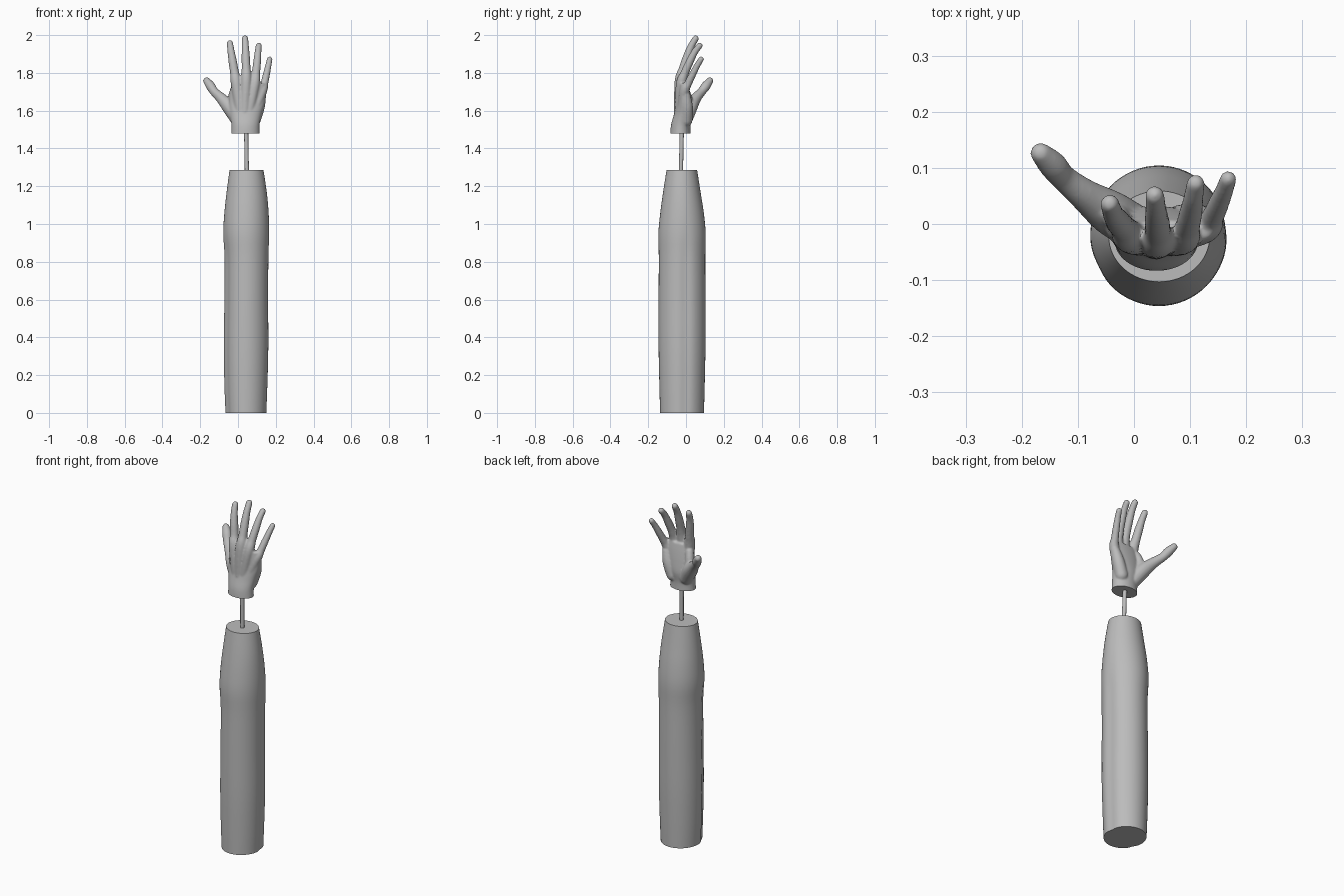
import bpy, bmesh, math
from mathutils import Vector

if "Cube" in bpy.data.objects:
    bpy.data.objects.remove(bpy.data.objects["Cube"])

grey = bpy.data.materials.new("plain_grey")
grey.diffuse_color = (0.5, 0.5, 0.5, 1)
grey.use_nodes = True
grey.node_tree.nodes["Principled BSDF"].inputs["Base Color"].default_value = grey.diffuse_color


def loft(bm, rings):
    """Skin a closed solid over rings of equal point count."""
    rows = [[bm.verts.new(p) for p in ring] for ring in rings]
    n = len(rows[0])
    for a, b in zip(rows, rows[1:]):
        for i in range(n):
            j = (i + 1) % n
            bm.faces.new((a[i], a[j], b[j], b[i]))
    bm.faces.new(rows[0][::-1])
    bm.faces.new(rows[-1])


def smooth_path(keys, steps=6):
    """Catmull-Rom through keys of any length."""
    out, n = [], len(keys)
    for i in range(n - 1):
        p = [keys[max(0, min(n - 1, i + k))] for k in (-1, 0, 1, 2)]
        for s in range(steps):
            t = s / steps
            out.append([0.5 * (2 * b + (c - a) * t + (2*a - 5*b + 4*c - d) * t*t
                               + (3*b - a - 3*c + d) * t**3) for a, b, c, d in zip(*p)])
    return out + [list(keys[-1])]


def tube(bm, keys, sides=16):
    """Round tube through (x, y, z, radius) keys with domed ends."""
    pts = [(Vector(p[:3]), p[3]) for p in smooth_path(keys)]
    first, last = (pts[1][0] - pts[0][0]).normalized(), (pts[-1][0] - pts[-2][0]).normalized()
    c0, r0 = pts[0]
    c1, r1 = pts[-1]
    arcs = [math.radians(a) for a in (20, 40, 60, 75, 85)]
    pts = ([(c0 - first * r0 * math.sin(a), r0 * math.cos(a)) for a in arcs[::-1]] + pts
           + [(c1 + last * r1 * math.sin(a), r1 * math.cos(a)) for a in arcs])
    rings = []
    for i, (c, r) in enumerate(pts):
        d = (pts[min(i + 1, len(pts) - 1)][0] - pts[max(i - 1, 0)][0]).normalized()
        u = Vector((0, 1, 0)).cross(d).normalized()
        v = d.cross(u)
        rings.append([c + r * (u * math.cos(t) + v * math.sin(t))
                      for t in (2 * math.pi * k / sides for k in range(sides))])
    loft(bm, rings)


def ellipse(cx, cy, z, rx, ry, n=48, groove=0):
    ring = []
    for k in range(n):
        t = 2 * math.pi * k / n
        # shallow lengthwise hollows on the two sides of the sleeve
        dip = sum(math.exp(-(math.remainder(t - a, 2 * math.pi) / 0.22) ** 2) for a in (0.15, 3.6))
        m = 1 - groove * dip
        ring.append((cx + rx * m * math.cos(t), cy + ry * m * math.sin(t), z))
    return ring


def finish(name, bm, angle=40):
    bmesh.ops.recalc_face_normals(bm, faces=bm.faces)
    me = bpy.data.meshes.new(name)
    bm.to_mesh(me)
    bm.free()
    ob = bpy.data.objects.new(name, me)
    bpy.context.collection.objects.link(ob)
    me.materials.append(grey)
    bpy.ops.object.select_all(action='DESELECT')
    ob.select_set(True)
    bpy.context.view_layer.objects.active = ob
    bpy.ops.object.shade_smooth_by_angle(angle=math.radians(angle))
    return ob


# Forearm sleeve: z, centre x, centre y, half width, half depth, groove
sleeve = [(0, .043, -.021, .109, .116, .06), (.15, .043, -.021, .115, .12, .06),
          (.35, .044, -.021, .119, .124, .06), (.6, .045, -.021, .117, .124, .06),
          (.82, .046, -.021, .117, .123, .05), (.95, .044, -.021, .122, .125, .02),
          (1.06, .045, -.021, .117, .115, 0), (1.17, .046, -.022, .106, .099, 0),
          (1.285, .045, -.022, .09, .081, 0)]
bm = bmesh.new()
loft(bm, [ellipse(x, y, z, a, b, 64, g) for z, x, y, a, b, g in smooth_path(sleeve, 4)])
finish("forearm", bm)

# Connecting rod
bm = bmesh.new()
loft(bm, [ellipse(.047, -.027, 1.27, .011, .011, 20), ellipse(.043, -.022, 1.5, .011, .011, 20)])
finish("wrist_rod", bm)

# Hand: wrist and palm mass, then knuckle rays, fingers and thumb fused into one skin
bm = bmesh.new()
palm = [(1.45, .040, -.030, .076, .055), (1.52, .040, -.028, .074, .052),
        (1.58, .041, -.016, .084, .048), (1.64, .047, -.012, .094, .038),
        (1.70, .053, -.014, .094, .030), (1.745, .056, -.016, .084, .022)]
loft(bm, [ellipse(x, y, z, a, b) for z, x, y, a, b in smooth_path(palm, 4)])
fingers = [
    # index
    [(.015, -.03, 1.57, .028), (-.008, -.022, 1.74, .030), (-.018, -.008, 1.80, .024),
     (-.028, .004, 1.86, .0225), (-.037, .018, 1.915, .019), (-.043, .036, 1.957, .017)],
    # middle
    [(.035, -.035, 1.57, .028), (.043, -.031, 1.75, .030), (.043, -.015, 1.82, .024),
     (.041, .004, 1.88, .0225), (.039, .027, 1.94, .019), (.037, .051, 1.982, .017)],
    # ring
    [(.055, -.032, 1.57, .027), (.088, -.026, 1.735, .028), (.095, -.006, 1.80, .0225),
     (.101, .018, 1.855, .021), (.106, .046, 1.91, .018), (.110, .072, 1.944, .0165)],
    # little
    [(.075, -.025, 1.57, .026), (.127, -.008, 1.70, .026), (.140, .012, 1.745, .0205),
     (.150, .034, 1.79, .019), (.161, .060, 1.84, .0165), (.168, .080, 1.872, .015)],
    # thumb
    [(.0, -.005, 1.555, .040), (-.042, .020, 1.615, .040), (-.088, .052, 1.665, .029),
     (-.125, .082, 1.70, .0235), (-.145, .105, 1.73, .025), (-.166, .126, 1.758, .019)]]
for keys in fingers:
    tube(bm, keys)
# web between thumb and index, and heel of the palm
tube(bm, [(-.01, .0, 1.60, .03), (-.03, .01, 1.66, .024), (-.02, -.005, 1.71, .022)])
tube(bm, [(.085, .0, 1.55, .035), (.11, .005, 1.62, .032), (.125, .0, 1.68, .024)])
hand = finish("hand", bm)
mod = hand.modifiers.new("fuse", 'REMESH')
mod.mode, mod.voxel_size = 'VOXEL', 0.0045
mod = hand.modifiers.new("soften", 'SMOOTH')
mod.factor, mod.iterations = 0.5, 8

# Cut the wrist flat
deps = bpy.context.evaluated_depsgraph_get()
bm = bmesh.new()
bm.from_mesh(bpy.data.meshes.new_from_object(hand.evaluated_get(deps)))
bpy.data.objects.remove(hand)
cut = bmesh.ops.bisect_plane(bm, geom=bm.verts[:] + bm.edges[:] + bm.faces[:],
                             plane_co=(0, 0, 1.48), plane_no=(0, 0, 1), clear_inner=True)
bmesh.ops.holes_fill(bm, edges=[e for e in bm.edges if e.is_boundary], sides=0)
finish("hand", bm, 50)
